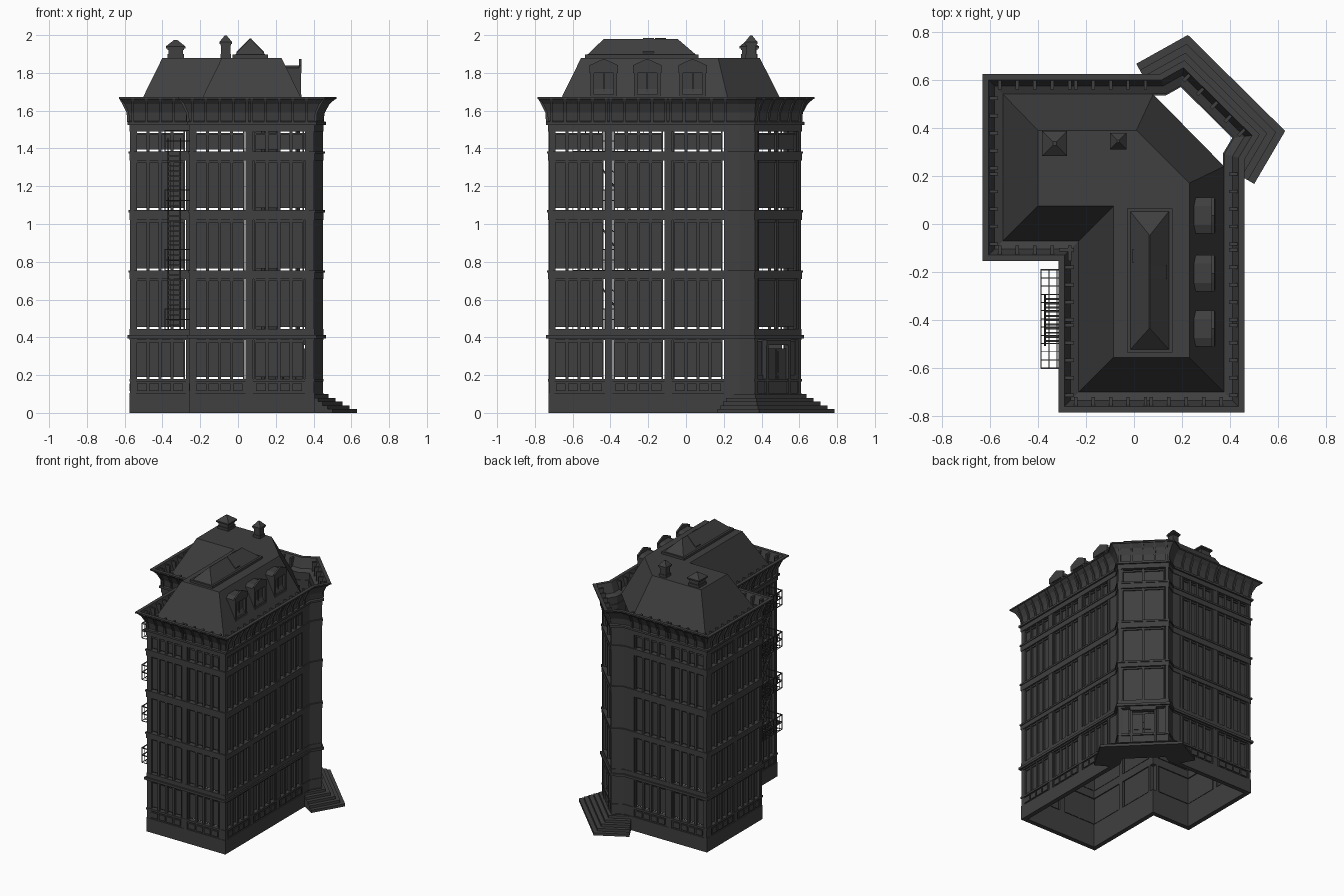
import bpy
import bmesh
from mathutils import Vector

default_cube = bpy.data.objects.get("Cube")
if default_cube:
    bpy.data.objects.remove(default_cube, do_unlink=True)

charcoal = bpy.data.materials.new("charcoal stone")
charcoal.use_nodes = True
charcoal.diffuse_color = (0.05, 0.05, 0.05, 1)
charcoal.node_tree.nodes["Principled BSDF"].inputs["Base Color"].default_value = (0.05, 0.05, 0.05, 1)


# ---------- helpers ----------
def loft(bm, rings, closed=False):
    """Skin a list of equal point rings, capping the ends unless closed."""
    loops = [[bm.verts.new(p) for p in ring] for ring in rings]
    pairs = list(zip(loops, loops[1:]))
    if closed:
        pairs.append((loops[-1], loops[0]))
    else:
        bm.faces.new(loops[0][::-1])
        bm.faces.new(loops[-1])
    count = len(loops[0])
    for low, high in pairs:
        for i in range(count):
            j = (i + 1) % count
            bm.faces.new((low[i], low[j], high[j], high[i]))


def finish(name, bm):
    bmesh.ops.recalc_face_normals(bm, faces=bm.faces)
    mesh = bpy.data.meshes.new(name)
    bm.to_mesh(mesh)
    bm.free()
    mesh.materials.append(charcoal)
    bpy.context.collection.objects.link(bpy.data.objects.new(name, mesh))


def outward(a, b):
    t = (b - a).normalized()
    return Vector((t.y, -t.x))


def sweep(bm, path, profile, closed=True):
    """Carry an (offset, height) profile along a plan path with mitred corners."""
    pts = [Vector(p) for p in path]
    rings = []
    for i, p in enumerate(pts):
        before, after = pts[i - 1], pts[(i + 1) % len(pts)]
        first, last = i == 0 and not closed, i == len(pts) - 1 and not closed
        n1 = outward(p, after) if first else outward(before, p)
        n2 = outward(before, p) if last else outward(p, after)
        miter = (n1 + n2) / (1 + n1.dot(n2))
        rings.append([(p.x + miter.x * d, p.y + miter.y * d, z) for d, z in profile])
    loft(bm, rings, closed)


def rect(d0, d1, z0, z1):
    return [(d0, z0), (d1, z0), (d1, z1), (d0, z1)]


class Wall:
    """One straight facade: u runs along it, d points outward."""

    def __init__(self, a, b):
        self.a, b = Vector(a), Vector(b)
        self.length = (b - self.a).length
        self.t, self.n = (b - self.a).normalized(), outward(self.a, b)

    def at(self, u, d, z):
        p = self.a + self.t * u + self.n * d
        return Vector((p.x, p.y, z))

    def slab(self, bm, u0, u1, profile):
        loft(bm, [[self.at(u, d, z) for d, z in profile] for u in (u0, u1)])

    def rod(self, bm, start, end, r=0.003):
        p, q = self.at(*start), self.at(*end)
        turn = (q - p).to_track_quat('Z', 'Y')
        corners = [turn @ Vector((x * r, y * r, 0)) for x, y in ((-1, -1), (1, -1), (1, 1), (-1, 1))]
        loft(bm, [[e + c for c in corners] for e in (p, q)])


def square(x, y, half, z):
    return [(x + i * half, y + j * half, z) for i, j in ((-1, -1), (1, -1), (1, 1), (-1, 1))]


def oblong(x0, x1, y0, y1, z):
    return [(x0, y0, z), (x1, y0, z), (x1, y1, z), (x0, y1, z)]


# ---------- plan and storeys ----------
PLAN = [(-.57, -.095), (-.255, -.095), (-.255, -.725), (.4, -.725), (.4, .285),
        (.447, .363), (.2, .607), (.125, .565), (-.57, .565)]
BAYS = [1, 2, 2, 3, 0, 1, 0, 2, 2]
FROM_END = {7, 8}
ENTRANCE = 5
STOREYS = [(.18, .385), (.445, .71), (.755, 1.02), (1.075, 1.335), (1.385, 1.49)]
walls = [Wall(p, PLAN[(i + 1) % len(PLAN)]) for i, p in enumerate(PLAN)]

# ---------- plinth and floor bands ----------
bm = bmesh.new()
sweep(bm, PLAN, rect(-.03, .004, 0, .105))
finish("plinth", bm)
bm = bmesh.new()
for z0, z1, out in ((.1, .18, -.004), (.165, .18, .005), (.385, .445, .004), (.395, .413, .015),
                    (.71, .755, .005), (.742, .755, .01), (1.02, 1.075, .005), (1.062, 1.075, .01),
                    (1.335, 1.385, .005), (1.372, 1.385, .01), (1.49, 1.53, .005)):
    sweep(bm, PLAN, rect(-.03, out, z0, z1))
finish("floor_bands", bm)

# ---------- facades: piers, mullions, panes, sill panels, cornice brackets ----------
piers, mullions, panes, sills, brackets = [bmesh.new() for _ in range(5)]
BRACKET = [(-.005, 1.535), (.016, 1.535), (.02, 1.59), (.042, 1.635), (.058, 1.662), (-.005, 1.662)]
for index, (wall, bays) in enumerate(zip(walls, BAYS)):
    width = wall.length if bays == 1 else .315
    spare = wall.length - bays * width
    begin = spare if index in FROM_END else 0
    if spare > .01:
        u = 0 if index in FROM_END else wall.length - spare
        wall.slab(piers, u, u + spare, rect(-.03, 0, .1, 1.53))
    for bay in range(bays):
        u0 = begin + bay * width
        u1 = u0 + width
        for u in (u0, u1 - .02):
            wall.slab(piers, u, u + .02, rect(-.03, .003, .1, 1.53))
        lights = 2 if index == ENTRANCE else 4
        pitch = (width - .06) / lights
        for level, (z0, z1) in enumerate(STOREYS):
            if level == 0 and index == ENTRANCE:
                continue
            top = z1 - (.008 if level == 4 else 0)
            wall.slab(panes, u0 + .03, u1 - .03, rect(-.022, -.016, z0 + .009, top))
            for k in range(lights + 1):
                c = u0 + .03 + k * pitch
                half = .004 if k in (0, lights) else .008
                wall.slab(mullions, c - half, c + half, rect(-.02, -.001, z0, z1))
            for k in range(lights):
                c = u0 + .03 + k * pitch
                wall.slab(mullions, c, c + pitch, rect(-.02, -.008, top - .012, top))
        for k in range(lights):
            c = u0 + .03 + k * pitch
            if index != ENTRANCE:
                wall.slab(sills, c + .006, c + pitch - .006, rect(-.01, .004, .115, .155))
        for k in range(5):
            c = u0 + .012 + k * (width - .024) / 4
            wall.slab(brackets, c - .007, c + .007, BRACKET)
for name, bm in (("facade_piers", piers), ("window_mullions", mullions), ("window_panes", panes),
                 ("sill_panels", sills), ("cornice_brackets", brackets)):
    finish(name, bm)

# ---------- cornice with roof gutter ----------
bm = bmesh.new()
sweep(bm, PLAN, [(-.025, 1.525), (.016, 1.525), (.016, 1.54), (.004, 1.545), (.01, 1.59), (.03, 1.635),
                 (.052, 1.66), (.06, 1.662), (.06, 1.672), (.035, 1.672), (.01, 1.6), (-.025, 1.585)])
finish("cornice", bm)

# ---------- mansard roof ----------
bm = bmesh.new()
eaves = [(-.545, -.07), (-.23, -.07), (-.23, -.7), (.375, -.7), (.375, .24), (.08, .54), (-.545, .54)]
crown = [(-.4, .075), (-.085, .075), (-.085, -.555), (.23, -.555), (.23, .17), (.01, .39), (-.4, .39)]
loft(bm, [[(x, y, 1.585) for x, y in eaves], [(x, y, 1.88) for x, y in crown]])
finish("mansard_roof", bm)

# ---------- dormers ----------
bm = bmesh.new()
for y in (-.435, -.205, .035):
    face = Wall((.333, y - .07), (.333, y + .07))
    for u0, u1 in ((0, .018), (.122, .14)):
        face.slab(bm, u0, u1, rect(-.09, 0, 1.665, 1.82))
    face.slab(bm, .018, .122, rect(-.03, -.022, 1.67, 1.82))
    face.slab(bm, .066, .074, rect(-.022, -.014, 1.67, 1.81))
    face.slab(bm, 0, .14, rect(-.03, .004, 1.665, 1.685))
    gable = [(-.005, 1.805), (.145, 1.805), (.145, 1.825), (.11, 1.84), (.03, 1.84), (-.005, 1.825)]
    loft(bm, [[face.at(u, d, z) for u, z in gable] for d in (-.1, 0)])
    pediment = [(-.006, 1.8), (.146, 1.8), (.146, 1.84), (.1, 1.862), (.07, 1.874), (.04, 1.862), (-.006, 1.84)]
    loft(bm, [[face.at(u, d, z) for u, z in pediment] for d in (-.01, .002)])
finish("dormers", bm)

# ---------- roof skylight ----------
bm = bmesh.new()
loft(bm, [oblong(-.03, .16, -.535, .065, z) for z in (1.875, 1.897)])
loft(bm, [oblong(-.015, .145, -.522, .052, 1.897), oblong(.063, .067, -.435, -.045, 1.98)])
for side, y0 in ((1, -.228), (-1, -.163)):
    hatch = [(.002, 1.984), (.072, 1.912), (.072, 1.902), (.002, 1.974)]
    loft(bm, [[(.065 + side * x, y, z) for x, z in hatch] for y in (y0, y0 + .058)])
finish("roof_skylight", bm)

# ---------- chimneys ----------
bm = bmesh.new()
for x, y, half, top in ((-.33, .335, .052, 1.975), (-.065, .345, .034, 1.998)):
    rise = top - .035
    for size, z0, z1 in ((.85, 1.87, 1.9), (.75, 1.9, rise - .01), (.85, rise - .018, rise - .008), (1, rise - .01, rise)):
        loft(bm, [square(x, y, half * size, z) for z in (z0, z1)])
    loft(bm, [square(x, y, half, rise), square(x, y, half * .15, top)])
finish("chimneys", bm)

# ---------- entrance steps ----------
bm = bmesh.new()
stair = [(0, 0)]
for i in range(5):
    stair += [(.145 - .03 * i, .02 * i), (.145 - .03 * i, .02 * (i + 1))]
stair.append((0, .1))
sweep(bm, [(.375, .24), (.447, .363), (.2, .607), (.08, .54)], stair, closed=False)
finish("entrance_steps", bm)

# ---------- entrance doors ----------
bm = bmesh.new()
porch = walls[ENTRANCE]
middle = porch.length / 2
for side in (-1, 1):
    for u0, u1, d, z0, z1 in ((.003, .075, -.012, .1, .34), (.012, .066, -.007, .12, .2),
                              (.012, .066, -.007, .215, .325), (.075, .09, .008, .1, .385),
                              (.1, .15, -.01, .1, .2), (.1, .15, -.016, .2, .38)):
        porch.slab(bm, middle + side * u0, middle + side * u1, rect(-.025, d, z0, z1))
porch.slab(bm, middle - .09, middle + .09, rect(-.025, .01, .36, .385))
finish("entrance_doors", bm)

# ---------- fire escape ----------
bm = bmesh.new()
side_wall = walls[1]
U0, U1, REACH, RAIL = .095, .505, .132, .11
LEVELS = (.44, .755, 1.07, 1.385)
for z in LEVELS:
    for k in range(5):
        d = REACH * k / 4
        side_wall.rod(bm, (U0, d, z), (U1, d, z), .002)
    for k in range(13):
        u = U0 + (U1 - U0) * k / 12
        side_wall.rod(bm, (u, 0, z), (u, REACH, z), .002)
        side_wall.rod(bm, (u, REACH, z), (u, REACH, z + RAIL), .002)
    for h in (z + RAIL / 2, z + RAIL):
        side_wall.rod(bm, (U0, REACH, h), (U1, REACH, h))
        for u in (U0, U1):
            side_wall.rod(bm, (u, 0, h), (u, REACH, h))
for z, above in zip(LEVELS, LEVELS[1:]):
    for d in (.05, .115):
        side_wall.rod(bm, (.2, d, z), (.41, d, above), .004)
        side_wall.rod(bm, (.2, d, z + .07), (.41, d, above + .07), .002)
    for k in range(1, 12):
        u, h = .2 + .21 * k / 12, z + (above - z) * k / 12
        side_wall.rod(bm, (u, .05, h), (u, .115, h), .004)
finish("fire_escape", bm)
